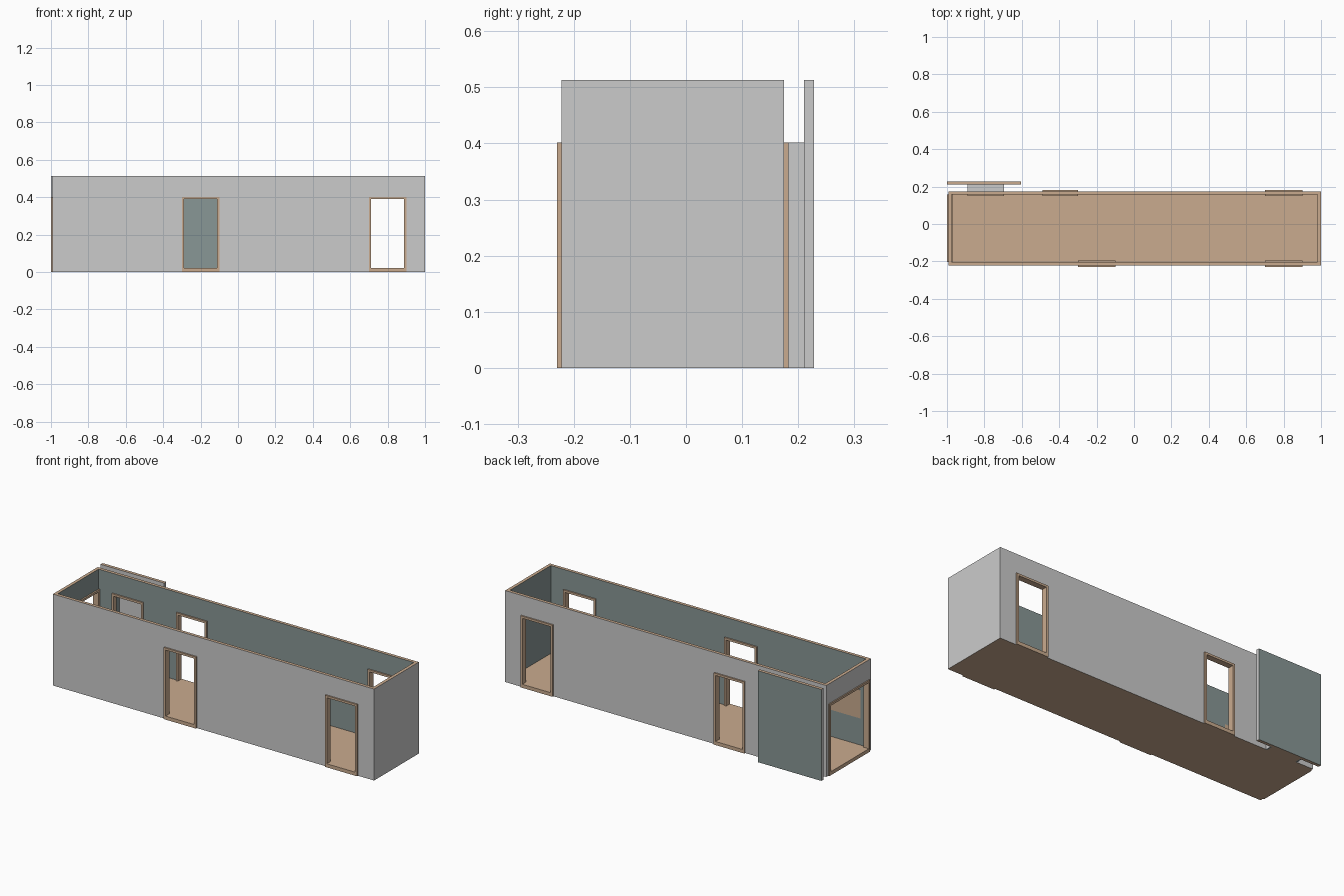
import bpy, bmesh
from mathutils import Vector

if "Cube" in bpy.data.objects:
    bpy.data.objects.remove(bpy.data.objects["Cube"])

def material(name, rgb):
    m = bpy.data.materials.new(name)
    m.diffuse_color = (*rgb, 1)
    m.use_nodes = True
    m.node_tree.nodes["Principled BSDF"].inputs["Base Color"].default_value = m.diffuse_color
    return m

GREY = material("outer_grey", (0.60, 0.60, 0.60))
SLATE = material("inner_slate", (0.25, 0.31, 0.305))
TAN = material("wood_tan", (0.59, 0.41, 0.275))

H, T = 0.513, 0.018            # wall height and thickness
X0, X1 = -0.993, 1.0           # outer faces of the room
Y0, Y1 = -0.222, 0.175
DOOR_TOP, BAR, LIP = 0.402, 0.012, 0.008
Z = Vector((0, 0, 1))

def finish(name, bm, mats):
    bmesh.ops.recalc_face_normals(bm, faces=bm.faces)
    bm.normal_update()
    me = bpy.data.meshes.new(name)
    ob = bpy.data.objects.new(name, me)
    bpy.context.collection.objects.link(ob)
    for m in mats:
        me.materials.append(m)
    return ob, me

def box(name, x, y, z, mat):
    bm = bmesh.new()
    bmesh.ops.create_cube(bm, size=1)
    for v in bm.verts:
        for i, (a, b) in enumerate((x, y, z)):
            v.co[i] = a if v.co[i] < 0 else b
    ob, me = finish(name, bm, [mat])
    bm.to_mesh(me)
    bm.free()
    return ob

def prism(name, outline, origin, along, out, depth, rule, mats):
    """Extrude a (u, z) outline inwards from the outer plane; rule(normal) picks the material."""
    bm = bmesh.new()
    f = bm.faces.new([bm.verts.new(origin + along * u + Z * z) for u, z in outline])
    new = bmesh.ops.extrude_face_region(bm, geom=[f], use_keep_orig=True)["geom"]
    bmesh.ops.translate(bm, vec=-out * depth, verts=[g for g in new if isinstance(g, bmesh.types.BMVert)])
    ob, me = finish(name, bm, mats)
    for face in bm.faces:
        face.material_index = rule(face)
    bm.to_mesh(me)
    bm.free()
    return ob

def wall(name, u0, u1, doors, origin, along, out, h=H):
    pts = [(u0, 0)]
    for a, b in sorted(doors):
        a, b = a + BAR / 2, b - BAR / 2
        top = DOOR_TOP - BAR / 2
        pts += [(a, 0), (a, top), (b, top), (b, 0)]
    pts += [(u1, 0), (u1, h), (u0, h)]
    def rule(f):
        if abs(f.normal.z) > 0.5:
            return 2                                   # cut edges
        return 1 if f.normal.dot(out) < -0.5 else 0    # inside / outside
    prism(name, pts, origin, along, out, T, rule, [GREY, SLATE, TAN])

def frame(name, a, b, origin, along, out, lip=LIP):
    """Door frame: two jambs and a head, standing proud of the wall on both sides."""
    pts = [(a, 0), (a, DOOR_TOP), (b, DOOR_TOP), (b, 0), (b - BAR, 0),
           (b - BAR, DOOR_TOP - BAR), (a + BAR, DOOR_TOP - BAR), (a + BAR, 0)]
    prism(name, pts, origin + out * lip, along, out, T + LIP + lip, lambda f: 0, [TAN])

AX, AY = Vector((1, 0, 0)), Vector((0, 1, 0))
front_o, back_o = Vector((0, Y0, 0)), Vector((0, Y1, 0))
left_o, right_o = Vector((X0, 0, 0)), Vector((X1, 0, 0))

# long walls with their doorways
front_doors = [(-0.30, -0.10), (0.70, 0.90)]
back_doors = [(-0.89, -0.695), (-0.49, -0.30), (0.70, 0.90)]
wall("front_wall", X0, X1, front_doors, front_o, AX, -AY)
wall("back_wall", X0, X1, back_doors, back_o, AX, AY)
for i, (a, b) in enumerate(front_doors):
    frame(f"front_door_frame_{i}", a, b, front_o, AX, -AY)
    box(f"front_sill_{i}", (a + BAR, b - BAR), (Y0 - LIP, Y0 + T), (0, 0.02), TAN)
for i, (a, b) in enumerate(back_doors):
    lip = 0 if i == 0 else LIP
    frame(f"back_door_frame_{i}", a, b, back_o, AX, AY, lip)
    box(f"back_sill_{i}", (a + BAR, b - BAR), (Y1 - T, Y1 + lip), (0, 0.02), TAN)

# end walls: wide opening on the left, closed on the right
end_door = (Y0 + T, Y1 - T)
wall("left_wall", Y0 + T / 2, Y1 - T / 2, [end_door], left_o, AY, -AX)
frame("left_door_frame", *end_door, left_o, AY, -AX, 0.007)
box("left_sill", (X0 - 0.007, X0 + T), (end_door[0] + BAR, end_door[1] - BAR), (0, 0.02), TAN)
wall("right_wall", Y0 + T, Y1 - T, [], right_o, AY, AX)

# floor slab
box("floor", (X0 + T, X1 - T), (Y0 + T, Y1 - T), (0, 0.02), TAN)

# thin board on the inside of the front wall
box("wall_board", (-0.94, -0.75), (Y0 + T, Y0 + T + 0.002), (0.17, 0.33), TAN)

# short passage to the neighbouring wall
PY = 0.210
a, b = back_doors[0]
c = (a + b) / 2
t = 0.008
def passage_rule(f):
    p = f.calc_center_median()
    n = f.normal
    inner = (n.x * (p.x - c) < -1e-4) or n.z < -0.5
    return 1 if inner else 0
prism("passage", [(a, 0), (a, DOOR_TOP), (b, DOOR_TOP), (b, 0), (b - t, 0),
                  (b - t, DOOR_TOP - t), (a + t, DOOR_TOP - t), (a + t, 0)],
      Vector((0, PY, 0)), AX, AY, PY - Y1, passage_rule, [GREY, SLATE])
box("passage_floor", (a + t, b - t), (Y1, PY), (0, 0.02), TAN)

# free-standing wall piece whose inner side faces away from the room
wall("neighbour_wall", -1.0, -0.605, [], Vector((0, PY, 0)), AX, -AY)
